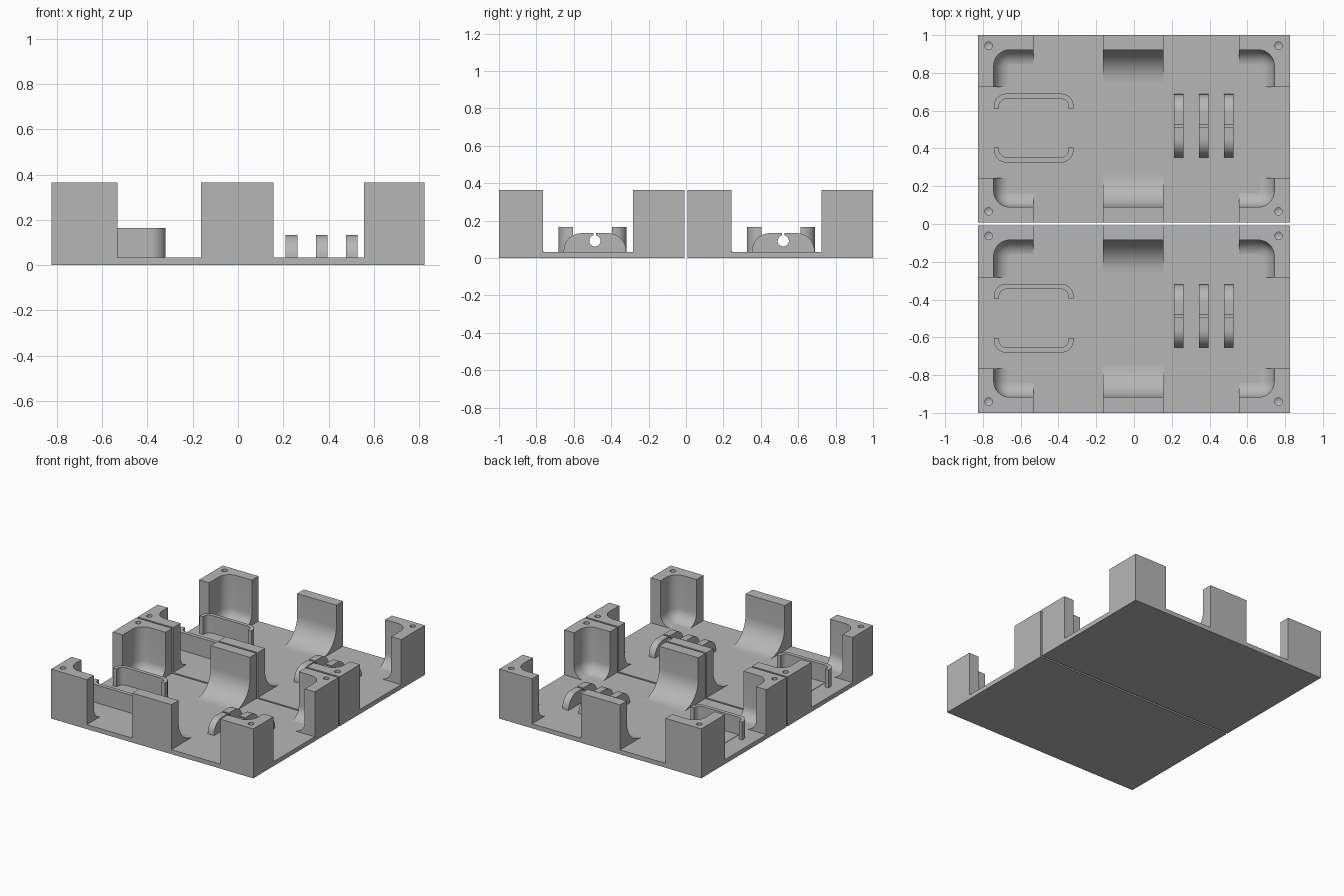
import bpy, bmesh, math
from mathutils import Matrix, Vector

if "Cube" in bpy.data.objects:
    bpy.data.objects.remove(bpy.data.objects["Cube"])

GREY = bpy.data.materials.new("plain_grey")
GREY.diffuse_color = (0.47, 0.47, 0.47, 1)
GREY.use_nodes = True
GREY.node_tree.nodes["Principled BSDF"].inputs["Base Color"].default_value = GREY.diffuse_color

FLOOR, TOP = 0.033, 0.365        # floor surface and post height
X = 0.825                        # half width of a tray
Y0, Y1 = -1.0, -0.007            # front and back of the first tray
PITCH = 1.007                    # distance between the two trays


def finish(bm, name, smooth=True):
    bmesh.ops.recalc_face_normals(bm, faces=bm.faces)
    me = bpy.data.meshes.new(name)
    bm.to_mesh(me)
    bm.free()
    me.materials.append(GREY)
    ob = bpy.data.objects.new(name, me)
    bpy.context.collection.objects.link(ob)
    if smooth:
        shade(ob)
    return ob


def shade(ob):
    bpy.ops.object.select_all(action='DESELECT')
    ob.select_set(True)
    bpy.context.view_layer.objects.active = ob
    bpy.ops.object.shade_smooth_by_angle(angle=math.radians(35))


def add_box(bm, x0, x1, y0, y1, z0, z1):
    m = Matrix.Translation(((x0 + x1) / 2, (y0 + y1) / 2, (z0 + z1) / 2)) \
        @ Matrix.Diagonal((x1 - x0, y1 - y0, z1 - z0, 1))
    return bmesh.ops.create_cube(bm, size=1, matrix=m)


def box(name, *dims):
    bm = bmesh.new()
    add_box(bm, *dims)
    return finish(bm, name, False)


def extrude(name, pts, vec):
    """Solid made by sweeping a closed outline of 3D points along vec."""
    bm = bmesh.new()
    f = bm.faces.new([bm.verts.new(p) for p in pts])
    r = bmesh.ops.extrude_face_region(bm, geom=[f], use_keep_orig=True)
    vs = [v for v in r["geom"] if isinstance(v, bmesh.types.BMVert)]
    bmesh.ops.translate(bm, verts=vs, vec=Vector(vec))
    return finish(bm, name)


def arc(cx, cy, r, a0, a1, n=10):
    return [(cx + r * math.cos(math.radians(a0 + (a1 - a0) * i / n)),
             cy + r * math.sin(math.radians(a0 + (a1 - a0) * i / n))) for i in range(n + 1)]


def cut(ob, cutter):
    mod = ob.modifiers.new("cut", 'BOOLEAN')
    mod.operation, mod.solver, mod.object = 'DIFFERENCE', 'EXACT', cutter
    bpy.ops.object.select_all(action='DESELECT')
    ob.select_set(True)
    bpy.context.view_layer.objects.active = ob
    bpy.ops.object.modifier_apply(modifier=mod.name)
    bpy.data.objects.remove(cutter)


def cavity(dy):
    """Rounded pocket that hollows the corner posts."""
    bm = bmesh.new()
    add_box(bm, -0.743, 0.743, -0.917 + dy, -0.085 + dy, FLOOR - 0.001, 0.6)
    edges = [e for e in bm.edges if min(v.co.z for v in e.verts) < 0.1]
    bmesh.ops.bevel(bm, geom=edges, offset=0.085, segments=8, profile=0.5, affect='EDGES')
    return finish(bm, "cavity_cutter")


def screw_hole(x, y):
    """Drill shape with a pointed tip."""
    bm = bmesh.new()
    bmesh.ops.create_cone(bm, cap_ends=True, segments=20, radius1=0.02, radius2=0.02,
                          depth=0.2, matrix=Matrix.Translation((x, y, TOP)))
    low = [f for f in bm.faces if f.normal.z < -0.9]
    tip = bmesh.ops.poke(bm, faces=low)["verts"][0]
    tip.co.z -= 0.012
    return finish(bm, "screw_cutter")


def middle_post(name, y_out, y_in, s):
    """Wall with a big curved foot sweeping onto the floor; s points inward."""
    r = 0.17
    curve = [(y_in + s * (r - r * math.cos(t)), FLOOR + r - r * math.sin(t))
             for t in [math.pi / 2 * i / 14 for i in range(15)]]
    pts = [(y_out, FLOOR), (y_out, TOP), (y_in, TOP)] + curve
    extrude(name, [(-0.163, y, z) for y, z in pts], (0.32, 0, 0))


def bracket(name, yc, s):
    """C-shaped holder wall; s = 1 has its back toward +y."""
    x0, x1, h, t = -0.742, -0.32, 0.182, 0.028
    ro, ri, leg = 0.065, 0.037, 0.104
    outer = arc(x1 - ro, h - ro, ro, 0, 90) + arc(x0 + ro, h - ro, ro, 90, 180)
    inner = arc(x0 + ro, h - ro, ri, 180, 90) + arc(x1 - ro, h - ro, ri, 90, 0)
    pts = [(x1, leg)] + outer + [(x0, leg), (x0 + t, leg)] + inner + [(x1 - t, leg)]
    extrude(name, [(x, yc + s * y, FLOOR) for x, y in pts], (0, 0, 0.165 - FLOOR))


def cable_clip(name, x, yc):
    """Round-shouldered block with a keyhole slot."""
    w, top, r = 0.167, 0.133, 0.095
    hz, hr, g = 0.092, 0.03, 0.007
    a = math.degrees(math.asin(g / hr))
    pts = [(-w, FLOOR), (w, FLOOR)] + arc(w - r, top - r, r, 0, 90)
    pts += [(g, top)] + arc(0, hz, hr, 90 - a, -270 + a, 24) + [(-g, top)]
    pts += arc(-w + r, top - r, r, 90, 180)
    extrude(name, [(x, yc + y, z) for y, z in pts], (0.051, 0, 0))


for label, dy in (("front", 0), ("back", PITCH)):
    a, b = Y0 + dy, Y1 + dy
    # floor plate
    box(label + "_base_plate", -X, X, a, b, 0, FLOOR)

    # four hollowed corner posts with screw holes
    for side, x0, x1, hx in (("left", -X, -0.533, -0.77), ("right", 0.556, X, 0.765)):
        for end, y0, y1, hy in (("near", a, -0.764 + dy, -0.94 + dy),
                                ("far", -0.283 + dy, b, -0.063 + dy)):
            post = box(f"{label}_{side}_{end}_corner_post", x0, x1, y0, y1, FLOOR, TOP)
            cut(post, cavity(dy))
            cut(post, screw_hole(hx, hy))
            shade(post)

    # middle posts
    middle_post(label + "_near_middle_post", a, -0.917 + dy, 1)
    middle_post(label + "_far_middle_post", b, -0.085 + dy, -1)

    # holder brackets and the pad between them
    yc = -0.499 + dy
    bracket(label + "_near_bracket", yc, -1)
    bracket(label + "_far_bracket", yc, 1)
    box(label + "_holder_pad", -0.677, -0.387, yc - 0.154, yc + 0.154, FLOOR, FLOOR + 0.003)

    # cable clips
    for i in range(3):
        cable_clip(f"{label}_cable_clip_{i + 1}", 0.211 + 0.133 * i, -0.487 + dy)
